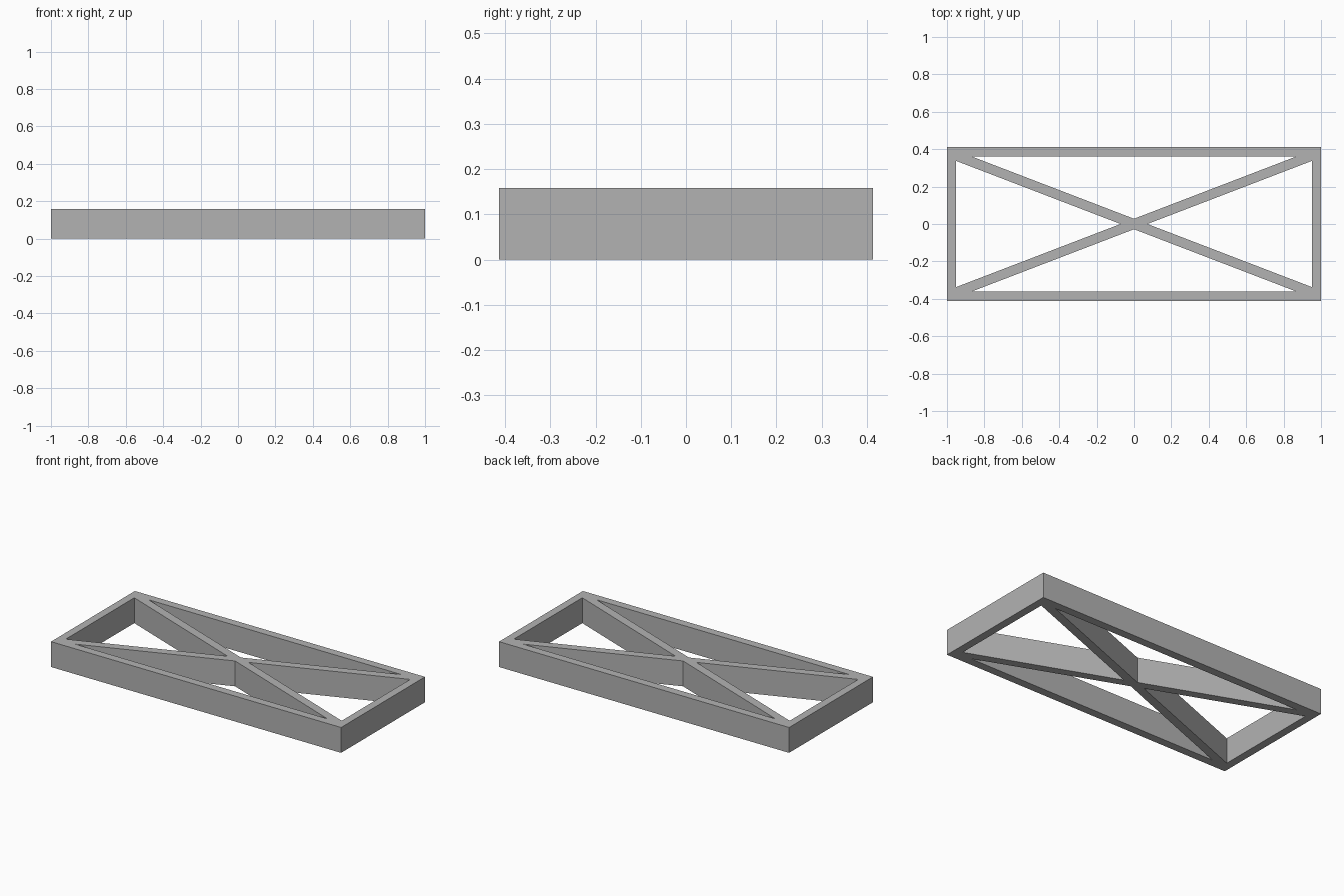
import bpy
import bmesh

HALF_X, HALF_Y, HEIGHT = 1.0, 0.413, 0.158
IN_X, IN_Y = 0.951, 0.362        # inner edges of the rails
TIP_X, TIP_Y = 0.072, 0.028      # hole tips beside the crossing
SLOPE = IN_Y / IN_X * 1.008      # direction of the diagonal braces

cube = bpy.data.objects.get("Cube")
if cube:
    bpy.data.objects.remove(cube, do_unlink=True)

grey = bpy.data.materials.new("mid_grey")
grey.use_nodes = True
colour = (0.45, 0.45, 0.45, 1)
grey.diffuse_color = colour
grey.node_tree.nodes["Principled BSDF"].inputs["Base Color"].default_value = colour

bm = bmesh.new()
long_x = (IN_Y - TIP_Y) / SLOPE  # corner of the long-side holes
short_y = (IN_X - TIP_X) * SLOPE # corner of the short-side holes

# Plan points: outer corners, hole corners and hole tips
outer, long_c, short_c = {}, {}, {}
for sx in (-1, 1):
    for sy in (-1, 1):
        outer[sx, sy] = bm.verts.new((sx * HALF_X, sy * HALF_Y, 0))
        long_c[sx, sy] = bm.verts.new((sx * long_x, sy * IN_Y, 0))
        short_c[sx, sy] = bm.verts.new((sx * IN_X, sy * short_y, 0))
tip_x = {s: bm.verts.new((s * TIP_X, 0, 0)) for s in (-1, 1)}
tip_y = {s: bm.verts.new((0, s * TIP_Y, 0)) for s in (-1, 1)}

# Four diagonal brace arms
for sx, sy in outer:
    key = (sx, sy)
    bm.faces.new((outer[key], long_c[key], tip_y[sy], tip_x[sx], short_c[key]))

# Long and short rails
for s in (-1, 1):
    bm.faces.new((outer[-1, s], outer[1, s], long_c[1, s], long_c[-1, s]))
    bm.faces.new((outer[s, -1], outer[s, 1], short_c[s, 1], short_c[s, -1]))

# Crossing in the middle
bm.faces.new((tip_x[-1], tip_y[-1], tip_x[1], tip_y[1]))

# Raise the plan to full height, keeping the underside
raised = bmesh.ops.extrude_face_region(bm, geom=bm.faces[:], use_keep_orig=True)
top = [v for v in raised["geom"] if isinstance(v, bmesh.types.BMVert)]
bmesh.ops.translate(bm, verts=top, vec=(0, 0, HEIGHT))
bmesh.ops.recalc_face_normals(bm, faces=bm.faces[:])

mesh = bpy.data.meshes.new("braced_frame")
bm.to_mesh(mesh)
bm.free()
mesh.materials.append(grey)
frame = bpy.data.objects.new("braced_frame", mesh)
bpy.context.collection.objects.link(frame)
